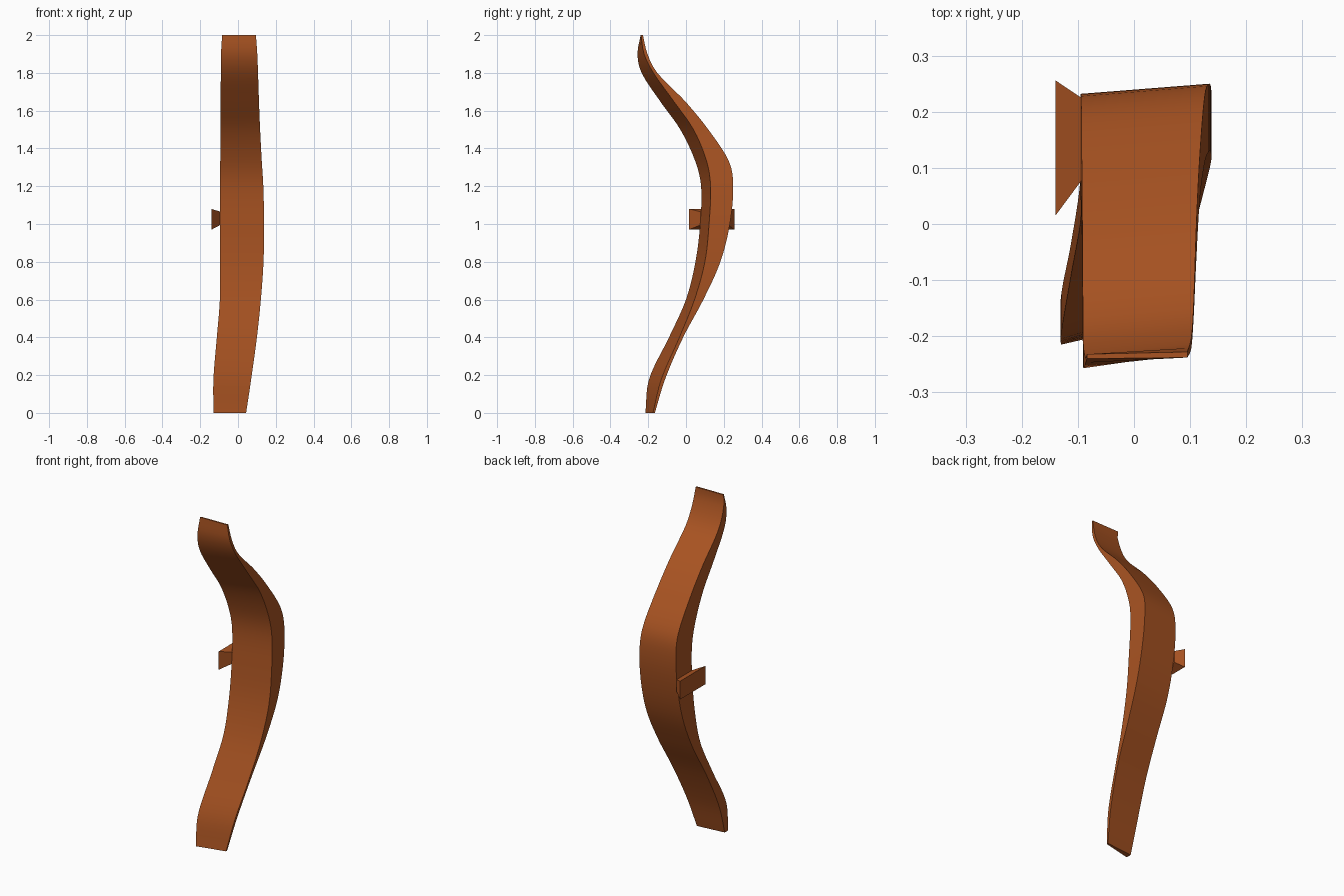
import bpy, bmesh

if "Cube" in bpy.data.objects:
    bpy.data.objects.remove(bpy.data.objects["Cube"])

wood = bpy.data.materials.new("brown_wood")
wood.diffuse_color = (0.40, 0.088, 0.016, 1)
wood.use_nodes = True
wood.node_tree.nodes["Principled BSDF"].inputs["Base Color"].default_value = wood.diffuse_color


def make_object(name, rings):
    """Skin a list of four-cornered rings and cap both ends."""
    bm = bmesh.new()
    loops = [[bm.verts.new(p) for p in ring] for ring in rings]
    for a, b in zip(loops, loops[1:]):
        for i in range(4):
            j = (i + 1) % 4
            bm.faces.new((a[i], a[j], b[j], b[i]))
    bm.faces.new(loops[0][::-1])
    bm.faces.new(loops[-1])
    bmesh.ops.recalc_face_normals(bm, faces=bm.faces)
    mesh = bpy.data.meshes.new(name)
    bm.to_mesh(mesh)
    bm.free()
    mesh.materials.append(wood)
    obj = bpy.data.objects.new(name, mesh)
    bpy.context.collection.objects.link(obj)
    bpy.context.view_layer.objects.active = obj
    obj.select_set(True)
    bpy.ops.object.shade_smooth_by_angle(angle=0.5)
    obj.select_set(False)
    return obj


def spline(keys, t):
    """Smooth interpolation through (z, values...) keys, unevenly spaced."""
    n = len(keys)
    k = max(i for i in range(n - 1) if keys[i][0] <= t)
    slope = lambda i, c: ((keys[min(i + 1, n - 1)][c] - keys[max(i - 1, 0)][c])
                          / (keys[min(i + 1, n - 1)][0] - keys[max(i - 1, 0)][0]))
    a, b = keys[k], keys[k + 1]
    h = b[0] - a[0]
    s = (t - a[0]) / h
    return [a[c] * (2*s**3 - 3*s*s + 1) + slope(k, c) * h * (s**3 - 2*s*s + s)
            + b[c] * (3*s*s - 2*s**3) + slope(k + 1, c) * h * (s**3 - s*s)
            for c in range(1, len(a))]


# Bow stave: z, left x, right x, front-left y, front-right y, back-right y
keys = [
    (0.00, -0.13, 0.043, -0.215, -0.175, -0.165),
    (0.18, -0.13, 0.070, -0.195, -0.130, -0.110),
    (0.40, -0.112, 0.100, -0.090, -0.035, -0.015),
    (0.60, -0.096, 0.121, 0.000, 0.045, 0.092),
    (0.80, -0.095, 0.135, 0.050, 0.100, 0.182),
    (1.00, -0.095, 0.138, 0.075, 0.122, 0.232),
    (1.20, -0.095, 0.134, 0.080, 0.130, 0.250),
    (1.33, -0.094, 0.126, 0.050, 0.110, 0.228),
    (1.50, -0.093, 0.117, -0.030, 0.040, 0.118),
    (1.65, -0.092, 0.111, -0.137, -0.065, -0.005),
    (1.80, -0.091, 0.106, -0.235, -0.172, -0.152),
    (1.90, -0.090, 0.102, -0.257, -0.222, -0.204),
    (2.00, -0.084, 0.095, -0.240, -0.238, -0.228),
]
rings = []
for i in range(61):
    z = 2 * i / 60
    xl, xr, fl, fr, br = spline(keys, z)
    bl = max(br - 0.018, fl + 0.008)
    rings.append([(xl, fl, z), (xr, fr, z), (xr, br, z), (xl, bl, z)])
make_object("bow_stave", rings)


# Arrow rest: small block flaring outwards from the left side
def block_ring(x, y0, y1, z0, z1):
    return [(x, y0, z0), (x, y1, z0), (x, y1, z1), (x, y0, z1)]


make_object("arrow_rest", [block_ring(-0.094, 0.077, 0.225, 0.995, 1.065),
                           block_ring(-0.14, 0.015, 0.256, 0.97, 1.08)])
